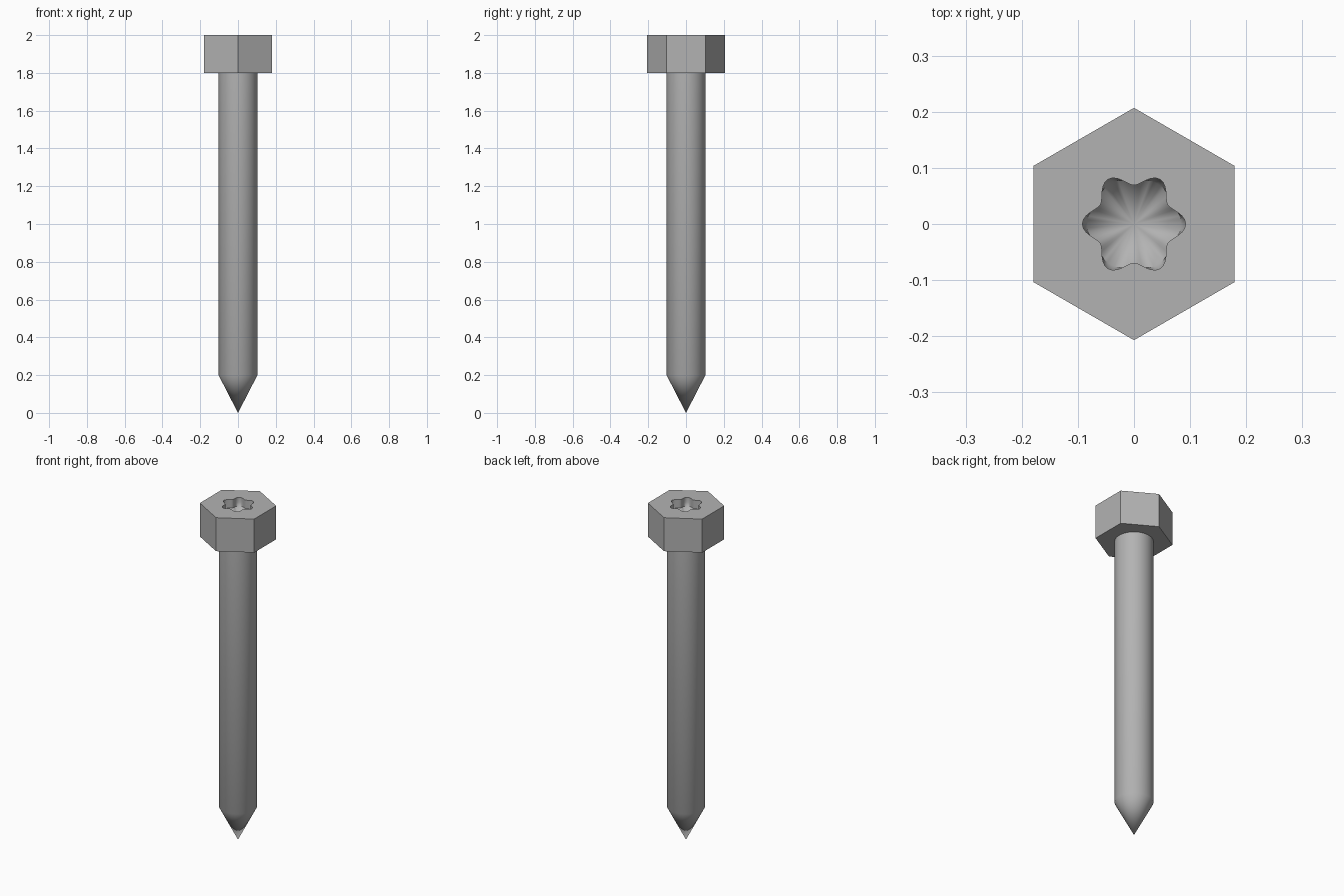
import bpy, bmesh
from math import cos, sin, pi, radians

cube = bpy.data.objects.get("Cube")
if cube:
    bpy.data.objects.remove(cube, do_unlink=True)

steel = bpy.data.materials.new("grey steel")
steel.use_nodes = True
steel.diffuse_color = (0.45, 0.45, 0.45, 1)
steel.node_tree.nodes["Principled BSDF"].inputs["Base Color"].default_value = steel.diffuse_color

HEAD_TOP, HEAD_BASE, HEAD_RADIUS = 2.0, 1.8, 0.207
SHANK_RADIUS, TIP_HEIGHT = 0.103, 0.2
SIDES = 72


def add_object(name, bm):
    bmesh.ops.recalc_face_normals(bm, faces=bm.faces)
    mesh = bpy.data.meshes.new(name)
    bm.to_mesh(mesh)
    bm.free()
    obj = bpy.data.objects.new(name, mesh)
    bpy.context.collection.objects.link(obj)
    mesh.materials.append(steel)
    return obj


def add_ring(bm, count, radius, z, start=0.0):
    """Ring of vertices; radius is a function of the angle."""
    angles = [start + 2 * pi * i / count for i in range(count)]
    return [bm.verts.new((radius(a) * cos(a), radius(a) * sin(a), z)) for a in angles]


def bridge(bm, lower, upper):
    n = len(lower)
    for i in range(n):
        j = (i + 1) % n
        bm.faces.new((lower[i], lower[j], upper[j], upper[i]))


def fan(bm, ring, z):
    apex = bm.verts.new((0, 0, z))
    for a, b in zip(ring, ring[1:] + ring[:1]):
        bm.faces.new((a, b, apex))


def lobes(a):
    return 0.0805 + 0.0115 * cos(6 * a)


# Hexagonal head
bm = bmesh.new()
base = add_ring(bm, 6, lambda a: HEAD_RADIUS, HEAD_BASE, pi / 6)
top = add_ring(bm, 6, lambda a: HEAD_RADIUS, HEAD_TOP, pi / 6)
bridge(bm, base, top)
bm.faces.new(base)
bm.faces.new(top)
head = add_object("hex_head", bm)

# Six-lobed socket with a conical floor, cut into the head
bm = bmesh.new()
cap = add_ring(bm, SIDES, lobes, HEAD_TOP + 0.05)
rim = add_ring(bm, SIDES, lobes, HEAD_TOP - 0.03)
floor = add_ring(bm, SIDES, lambda a: min(lobes(a), 0.083), HEAD_TOP - 0.05)
bridge(bm, rim, cap)
bridge(bm, floor, rim)
fan(bm, floor, HEAD_TOP - 0.12)
bm.faces.new(cap)
cutter = add_object("socket_cutter", bm)
cutter.hide_render = True
cutter.hide_set(True)

cut = head.modifiers.new("socket", "BOOLEAN")
cut.operation = "DIFFERENCE"
cut.solver = "EXACT"
cut.object = cutter

# Apply the cut so the cutter can be removed
evaluated = head.evaluated_get(bpy.context.evaluated_depsgraph_get())
cut_mesh = bpy.data.meshes.new_from_object(evaluated)
head.modifiers.clear()
head.data = cut_mesh
bpy.data.objects.remove(cutter, do_unlink=True)

# Round shank with a pointed tip
bm = bmesh.new()
collar = add_ring(bm, SIDES, lambda a: SHANK_RADIUS, HEAD_BASE)
shoulder = add_ring(bm, SIDES, lambda a: SHANK_RADIUS, TIP_HEIGHT)
bridge(bm, shoulder, collar)
fan(bm, shoulder, 0)
shank = add_object("shank_and_tip", bm)

# Smooth round surfaces, crisp edges
for obj in (head, shank):
    bpy.ops.object.select_all(action="DESELECT")
    obj.select_set(True)
    bpy.context.view_layer.objects.active = obj
    bpy.ops.object.shade_smooth_by_angle(angle=radians(35))
